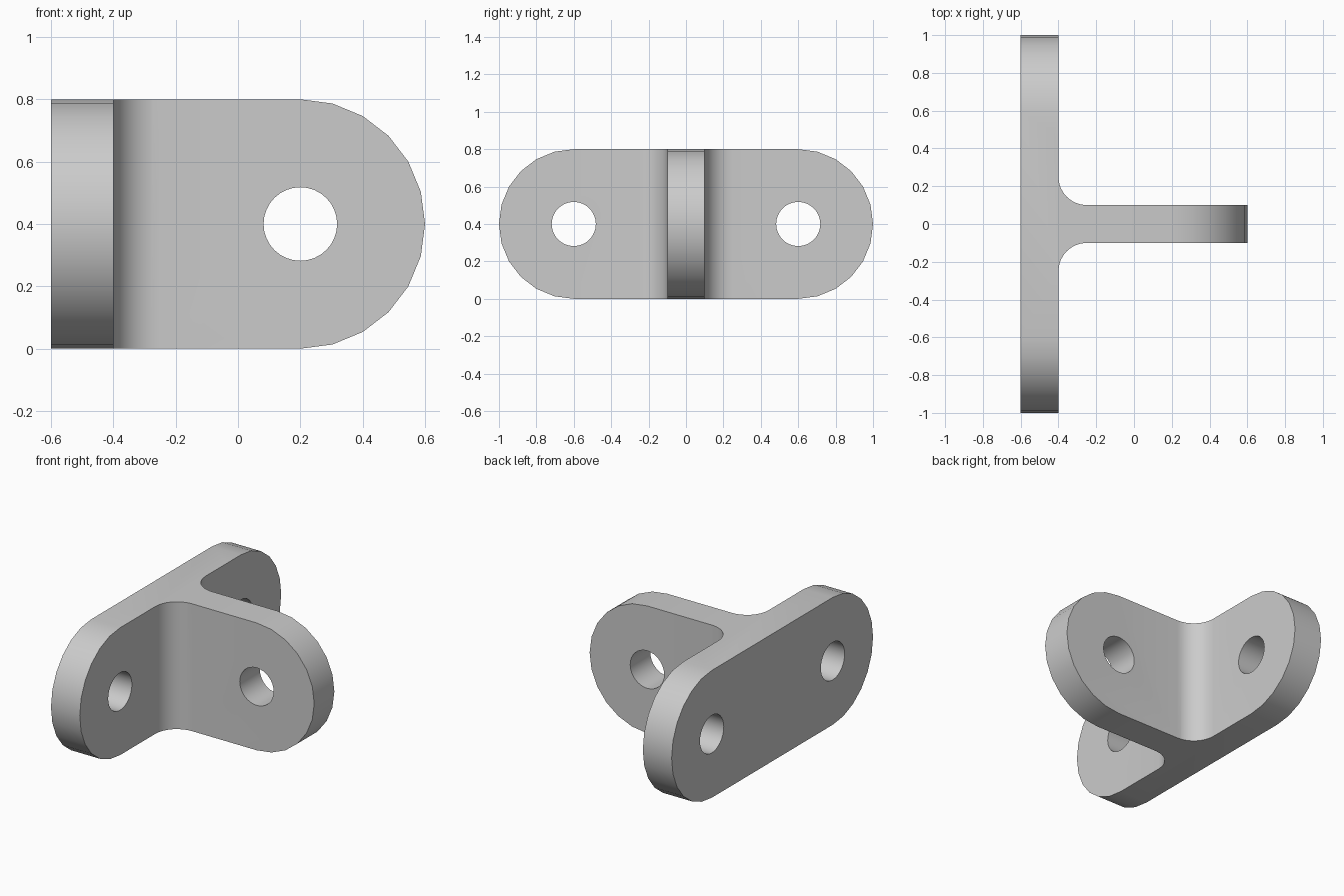
import bpy
from math import sin, cos, radians
from mathutils import Vector

if "Cube" in bpy.data.objects:
    bpy.data.objects.remove(bpy.data.objects["Cube"], do_unlink=True)

THICK, HEIGHT, FILLET = 0.1, 0.8, 0.15
MID = HEIGHT / 2

grey = bpy.data.materials.new("light_grey")
grey.use_nodes = True
grey.diffuse_color = (0.6, 0.6, 0.6, 1)
grey.node_tree.nodes["Principled BSDF"].inputs["Base Color"].default_value = grey.diffuse_color


def arc(cx, cy, r, start, end, steps):
    """Points on a circular arc, angles in degrees."""
    angles = [radians(start + (end - start) * i / steps) for i in range(steps + 1)]
    return [(cx + r * cos(a), cy + r * sin(a)) for a in angles]


def prism(name, outline, place, depth):
    """Extrude a 2D outline; place maps (u, v) to 3D, depth is the sweep."""
    n = len(outline)
    base = [Vector(place(u, v)) for u, v in outline]
    verts = base + [p + Vector(depth) for p in base]
    faces = [tuple(range(n))[::-1], tuple(range(n, 2 * n))]
    faces += [(i, (i + 1) % n, (i + 1) % n + n, i + n) for i in range(n)]
    mesh = bpy.data.meshes.new(name)
    mesh.from_pydata(verts, [], faces)
    mesh.materials.append(grey)
    obj = bpy.data.objects.new(name, mesh)
    bpy.context.collection.objects.link(obj)
    # Make all normals point outward
    bpy.ops.object.select_all(action="DESELECT")
    bpy.context.view_layer.objects.active = obj
    obj.select_set(True)
    bpy.ops.object.mode_set(mode="EDIT")
    bpy.ops.mesh.select_all(action="SELECT")
    bpy.ops.mesh.normals_make_consistent(inside=False)
    bpy.ops.object.mode_set(mode="OBJECT")
    return obj


def along_x(u, v):
    return (-2, u, v)


def along_y(u, v):
    return (u, -2, v)


# T-shaped bracket body with filleted inner corners
r = THICK + FILLET
inner = -0.4 + FILLET
profile = [(-0.6, -1.1), (-0.4, -1.1)]
profile += arc(inner, -r, FILLET, 180, 90, 8)
profile += [(0.7, -THICK), (0.7, THICK)]
profile += arc(inner, r, FILLET, 270, 180, 8)
profile += [(-0.4, 1.1), (-0.6, 1.1)]
bracket = prism("bracket", profile, lambda u, v: (u, v, -0.1), (0, 0, HEIGHT + 0.2))

# Rounded outlines of the back plate and the arm
plate_shape = arc(0.6, MID, MID, -90, 90, 12) + arc(-0.6, MID, MID, 90, 270, 12)
arm_shape = arc(0.2, MID, MID, -90, 90, 12) + [(-0.8, HEIGHT), (-0.8, 0)]
cutters = [
    ("INTERSECT", prism("plate_outline", plate_shape, along_x, (4, 0, 0))),
    ("INTERSECT", prism("arm_outline", arm_shape, along_y, (0, 4, 0))),
]

# Bolt holes: two through the plate, one through the arm
for y in (-0.6, 0.6):
    hole = arc(y, MID, 0.118, 0, 360, 32)[:-1]
    cutters.append(("DIFFERENCE", prism("plate_hole", hole, along_x, (4, 0, 0))))
hole = arc(0.2, MID, 0.118, 0, 360, 32)[:-1]
cutters.append(("DIFFERENCE", prism("arm_hole", hole, along_y, (0, 4, 0))))

bpy.ops.object.select_all(action="DESELECT")
bpy.context.view_layer.objects.active = bracket
bracket.select_set(True)
for operation, cutter in cutters:
    mod = bracket.modifiers.new("cut", "BOOLEAN")
    mod.operation, mod.object, mod.solver = operation, cutter, "EXACT"
    bpy.ops.object.modifier_apply(modifier=mod.name)
    bpy.data.objects.remove(cutter, do_unlink=True)

bpy.ops.object.shade_smooth_by_angle(angle=radians(30))
